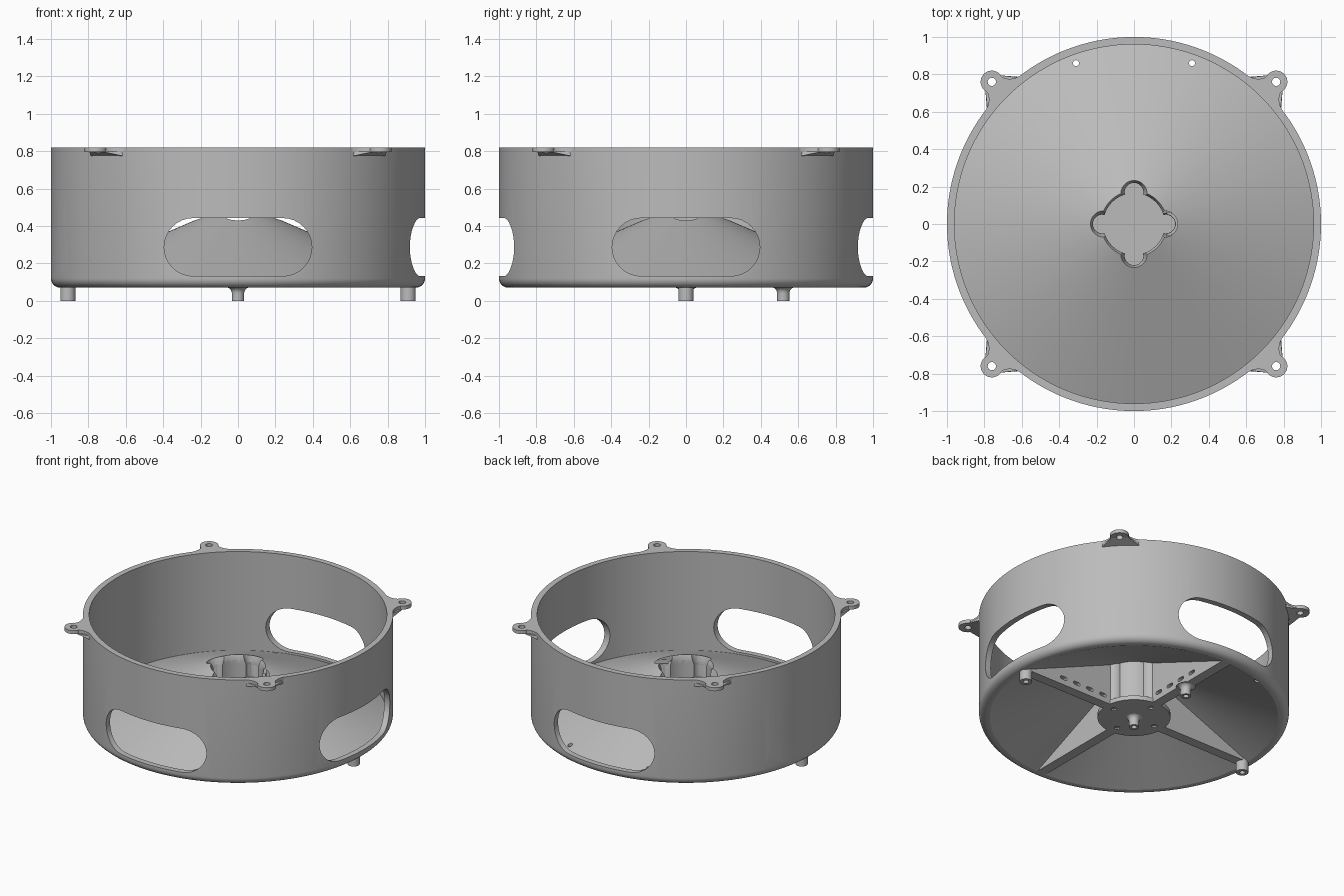
import bpy, bmesh
from math import pi, sin, cos, radians
from mathutils import Matrix, Vector

if "Cube" in bpy.data.objects:
    bpy.data.objects.remove(bpy.data.objects["Cube"], do_unlink=True)

GREY = (0.5, 0.5, 0.5, 1)
mat = bpy.data.materials.new("plain grey")
mat.use_nodes = True
mat.diffuse_color = GREY
mat.node_tree.nodes["Principled BSDF"].inputs["Base Color"].default_value = GREY

parts, cutters = [], []


def finish(name, bm, cutter=False):
    bmesh.ops.recalc_face_normals(bm, faces=bm.faces)
    mesh = bpy.data.meshes.new(name)
    bm.to_mesh(mesh)
    bm.free()
    mesh.materials.append(mat)
    obj = bpy.data.objects.new(name, mesh)
    bpy.context.collection.objects.link(obj)
    obj.hide_render = cutter
    (cutters if cutter else parts).append(obj)
    return obj


def lathe(name, profile, x=0, y=0, steps=128):
    bm = bmesh.new()
    vs = [bm.verts.new((r, 0, z)) for r, z in profile]
    es = [bm.edges.new((vs[i - 1], vs[i])) for i in range(len(vs))]
    bmesh.ops.spin(bm, geom=vs + es, cent=(0, 0, 0), axis=(0, 0, 1),
                   angle=2 * pi, steps=steps)
    bmesh.ops.remove_doubles(bm, verts=bm.verts, dist=1e-5)
    bmesh.ops.translate(bm, verts=bm.verts, vec=(x, y, 0))
    return finish(name, bm)


def prism(name, outline, depth, matrix, cutter=False):
    """Extrude a flat outline along its local z, then place it."""
    bm = bmesh.new()
    face = bm.faces.new([bm.verts.new((a, b, 0)) for a, b in outline])
    ext = bmesh.ops.extrude_face_region(bm, geom=[face])["geom"]
    bmesh.ops.translate(bm, vec=(0, 0, depth),
                        verts=[v for v in ext if isinstance(v, bmesh.types.BMVert)])
    bm.transform(matrix)
    return finish(name, bm, cutter)


def peg(name, x, y, z0, z1, r0, r1=None, cutter=True, segments=32):
    bm = bmesh.new()
    bmesh.ops.create_cone(bm, cap_ends=True, segments=segments, radius1=r0,
                          radius2=r0 if r1 is None else r1, depth=z1 - z0,
                          matrix=Matrix.Translation((x, y, (z0 + z1) / 2)))
    return finish(name, bm, cutter)


def stadium(half, r, cx, cy, n=16):
    """Rounded slot outline, half = half the straight length."""
    pts = []
    for side in (1, -1):
        for i in range(n + 1):
            a = -pi / 2 + pi * i / n
            pts.append((cx + side * (half + r * cos(a)), cy + side * r * sin(a)))
    return pts


def cut(obj, tools):
    for tool in tools:
        mod = obj.modifiers.new("cut", "BOOLEAN")
        mod.operation, mod.solver, mod.object = "DIFFERENCE", "EXACT", tool
    bpy.context.view_layer.update()
    deps = bpy.context.evaluated_depsgraph_get()
    mesh = bpy.data.meshes.new_from_object(obj.evaluated_get(deps))
    obj.modifiers.clear()
    obj.data = mesh


def turn(k):
    return Matrix.Rotation(k * pi / 2, 4, "Z")


UPRIGHT = Matrix.Rotation(pi / 2, 4, "X")   # outline (x, z), depth along -y
NAMES = ("left", "back", "right", "front")

# Outer wall with rounded lower edge and four slot windows
R = 0.05
corner = [(1 - R + R * cos(a), 0.07 + R - R * sin(a))
          for a in (i * pi / 16 for i in range(9))]
wall = lathe("outer_wall", [(0.96, 0.82), (1, 0.82)] + corner
             + [(0.93, 0.07), (0.93, 0.1), (0.96, 0.1)])
cut(wall, [prism("window_cutter", stadium(0.24, 0.155, 0, 0.287), 0.6,
                 turn(k) @ Matrix.Translation((0, -0.6, 0)) @ UPRIGHT, True)
           for k in range(4)])

# Clover pocket cutters with a flared mouth
axes = [(0.17 * cos(k * pi / 2), 0.17 * sin(k * pi / 2)) for k in range(4)]
pocket = [peg("pocket_cutter", 0, 0, 0.1, 0.6, 0.165, segments=64),
          peg("pocket_mouth_cutter", 0, 0, 0.42, 0.5, 0.16, 0.2, segments=64)]
for x, y in axes:
    pocket.append(peg("lobe_cutter", x, y, 0.1, 0.6, 0.05))
    pocket.append(peg("lobe_mouth_cutter", x, y, 0.39, 0.49, 0.048, 0.085))

# Conical floor with two small drain holes near the back
floor = lathe("cone_floor", [(0, 0.53), (0.965, 0.115), (0.965, 0.085),
                             (0.93, 0.07), (0, 0.46)])
cut(floor, pocket + [peg("drain_cutter", x, 0.86, 0, 0.4, 0.016)
                     for x in (-0.31, 0.31)])

# Central column and its four lobes around the pocket
cut(peg("centre_column", 0, 0, 0.08, 0.42, 0.185, cutter=False, segments=64), pocket)
for (x, y), side in zip(axes, NAMES):
    cut(peg(side + "_column_lobe", x, y, 0.08, 0.4, 0.066, cutter=False), pocket)

# Base disc with counterbored screw holes
screws = []
for x, y in axes:
    screws.append(peg("screw_cutter", x, y, 0, 0.2, 0.018))
    screws.append(peg("counterbore_cutter", x, y, 0.088, 0.2, 0.033))
cut(peg("base_disc", 0, 0, 0.07, 0.1, 0.235, cutter=False, segments=64), screws)

# Radial ribs under the cone, each with four slots
W = 0.07
for k, side in enumerate(NAMES):
    place = turn(k) @ Matrix.Translation((0, W / 2, 0)) @ UPRIGHT
    rib = prism(side + "_rib", [(0.225, 0.07), (0.93, 0.07), (0.93, 0.085),
                                (0.225, 0.39)], W, place)
    wide = turn(k) @ Matrix.Translation((0, W, 0)) @ UPRIGHT
    cut(rib, [prism("slot_cutter", stadium(0.016, 0.012, 0.29 + 0.11 * i, 0.12, 8),
                    2 * W, wide, True) for i in range(4)])

# Feet: two plain ones at the sides, two flared ones, all with a blind hole
for side, x in (("left", 0.91), ("right", -0.91)):
    lathe(side + "_foot", [(0.018, 0), (0.04, 0), (0.04, 0.1), (0, 0.1),
                           (0, 0.05), (0.018, 0.05)], x, 0, 32)
for side, y in (("centre", 0), ("back", 0.52)):
    flare = [(0.033 + 0.03 * (1 - cos(a)), 0.04 + 0.032 * sin(a))
             for a in (i * pi / 12 for i in range(7))]
    lathe(side + "_foot", [(0.018, 0), (0.033, 0)] + flare
          + [(0, 0.075), (0, 0.05), (0.018, 0.05)], 0, y, 32)

# Mounting ears on the top rim with wedge supports
flank = [(0.965, 0.15), (0.988, 0.135), (1.0, 0.105), (1.015, 0.082), (1.035, 0.064)]
tip = [(1.075 + 0.06 * cos(a), 0.06 * sin(a))
       for a in (radians(110 - 220 * i / 20) for i in range(21))]
ear_outline = flank + tip + [(r, -t) for r, t in reversed(flank)]
for k, side in enumerate(("back_left", "back_right", "front_right", "front_left")):
    spin = Matrix.Rotation(pi / 4 + k * pi / 2, 4, "Z")
    hx, hy, _ = spin @ Vector((1.075, 0, 0))
    hole = peg("ear_hole_cutter", hx, hy, 0.7, 0.9, 0.022)
    cut(prism(side + "_ear", ear_outline, 0.025,
              spin @ Matrix.Translation((0, 0, 0.795))), [hole])
    bm = bmesh.new()
    for s in (-1, 1):
        for p in ((0.975, 0.135, 0.77), (0.968, 0.135, 0.8), (1.075, 0.05, 0.797)):
            bm.verts.new((p[0], s * p[1], p[2]))
    bmesh.ops.convex_hull(bm, input=bm.verts)
    bm.transform(spin)
    cut(finish(side + "_ear_support", bm), [hole])

# Remove the cutters and smooth curved faces
for tool in cutters:
    bpy.data.objects.remove(tool, do_unlink=True)
bpy.ops.object.select_all(action="DESELECT")
for obj in parts:
    obj.select_set(True)
bpy.context.view_layer.objects.active = wall
bpy.ops.object.shade_smooth_by_angle(angle=radians(30))
